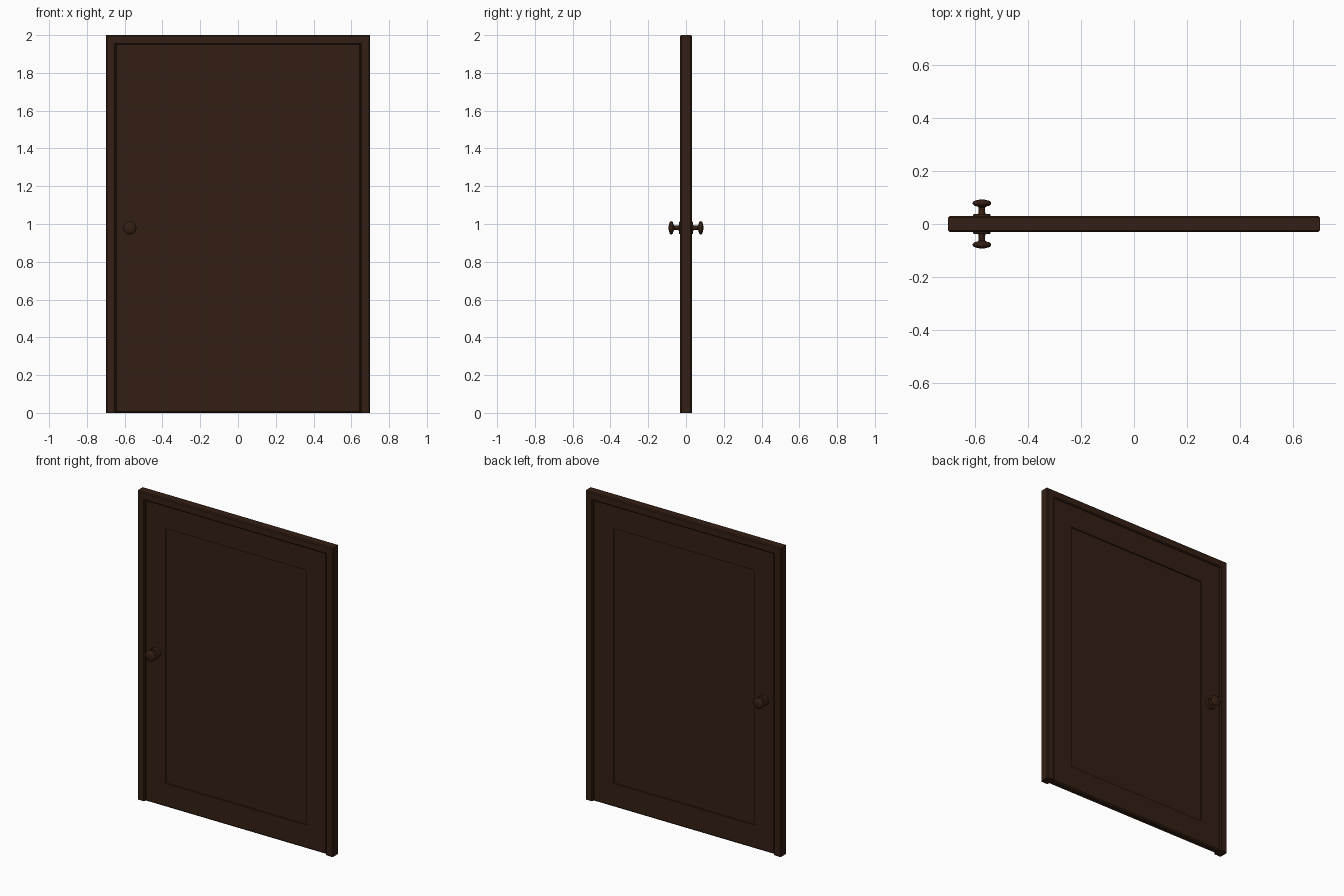
import bpy, bmesh, math

if "Cube" in bpy.data.objects:
    bpy.data.objects.remove(bpy.data.objects["Cube"])

wood = bpy.data.materials.new("dark_wood")
wood.diffuse_color = (0.034, 0.0135, 0.0065, 1)
wood.use_nodes = True
wood.node_tree.nodes["Principled BSDF"].inputs["Base Color"].default_value = wood.diffuse_color


def loft(name, loops, ring_closed, stack_closed):
    """Skin a stack of equally long point loops and cap the open ends."""
    bm = bmesh.new()
    rows = [[bm.verts.new(p) for p in loop] for loop in loops]
    n = len(rows[0])
    pairs = list(zip(rows, rows[1:])) + ([(rows[-1], rows[0])] if stack_closed else [])
    for a, b in pairs:
        for i in range(n if ring_closed else n - 1):
            j = (i + 1) % n
            bm.faces.new((a[i], a[j], b[j], b[i]))
    if ring_closed:
        bm.faces.new(rows[0])
        bm.faces.new(rows[-1])
    else:
        bm.faces.new([r[0] for r in rows])
        bm.faces.new([r[-1] for r in rows])
    bmesh.ops.recalc_face_normals(bm, faces=bm.faces)
    mesh = bpy.data.meshes.new(name)
    bm.to_mesh(mesh)
    bm.free()
    mesh.materials.append(wood)
    ob = bpy.data.objects.new(name, mesh)
    bpy.context.collection.objects.link(ob)
    return ob


# Frame: chamfered profile (inset from outside, depth) carried up, over and down
half = [(0.0, 0.025), (0.006, 0.031), (0.045, 0.031), (0.051, 0.025), (0.051, 0.01)]
profile = [(d, -y) for d, y in half] + [(d, y) for d, y in reversed(half)]
loft("door_frame",
     [[(-0.7 + d, y, 0), (-0.7 + d, y, 2 - d), (0.7 - d, y, 2 - d), (0.7 - d, y, 0)]
      for d, y in profile], False, True)

# Leaf: rectangles (half width, bottom, top, depth) from front panel to back panel
steps = [(0.505, 0.153, 1.802, 0.015), (0.505, 0.153, 1.802, 0.022),
         (0.643, 0.008, 1.951, 0.022), (0.651, 0.0, 1.957, 0.014)]
rects = [(w, b, t, -y) for w, b, t, y in steps] + [(w, b, t, y) for w, b, t, y in reversed(steps)]
loft("door_leaf",
     [[(-w, y, b), (w, y, b), (w, y, t), (-w, y, t)] for w, b, t, y in rects], True, False)

# Knobs: turned profile (radius, depth) with rosette, neck and domed disc
turned = [(0.033, 0.015), (0.033, 0.034), (0.030, 0.038), (0.014, 0.038), (0.012, 0.045),
          (0.012, 0.062), (0.016, 0.066), (0.028, 0.069), (0.034, 0.074), (0.035, 0.079),
          (0.033, 0.084), (0.026, 0.088), (0.014, 0.091), (0.005, 0.092)]
SIDES = 24
for side, name in ((-1, "front_knob"), (1, "back_knob")):
    loops = [[(r * math.cos(2 * math.pi * k / SIDES), side * y,
               r * math.sin(2 * math.pi * k / SIDES)) for k in range(SIDES)]
             for r, y in turned]
    knob = loft(name, loops, True, False)
    knob.location = (-0.573, 0, 0.98)
    bpy.ops.object.select_all(action='DESELECT')
    knob.select_set(True)
    bpy.context.view_layer.objects.active = knob
    bpy.ops.object.shade_smooth_by_angle(angle=math.radians(40))
